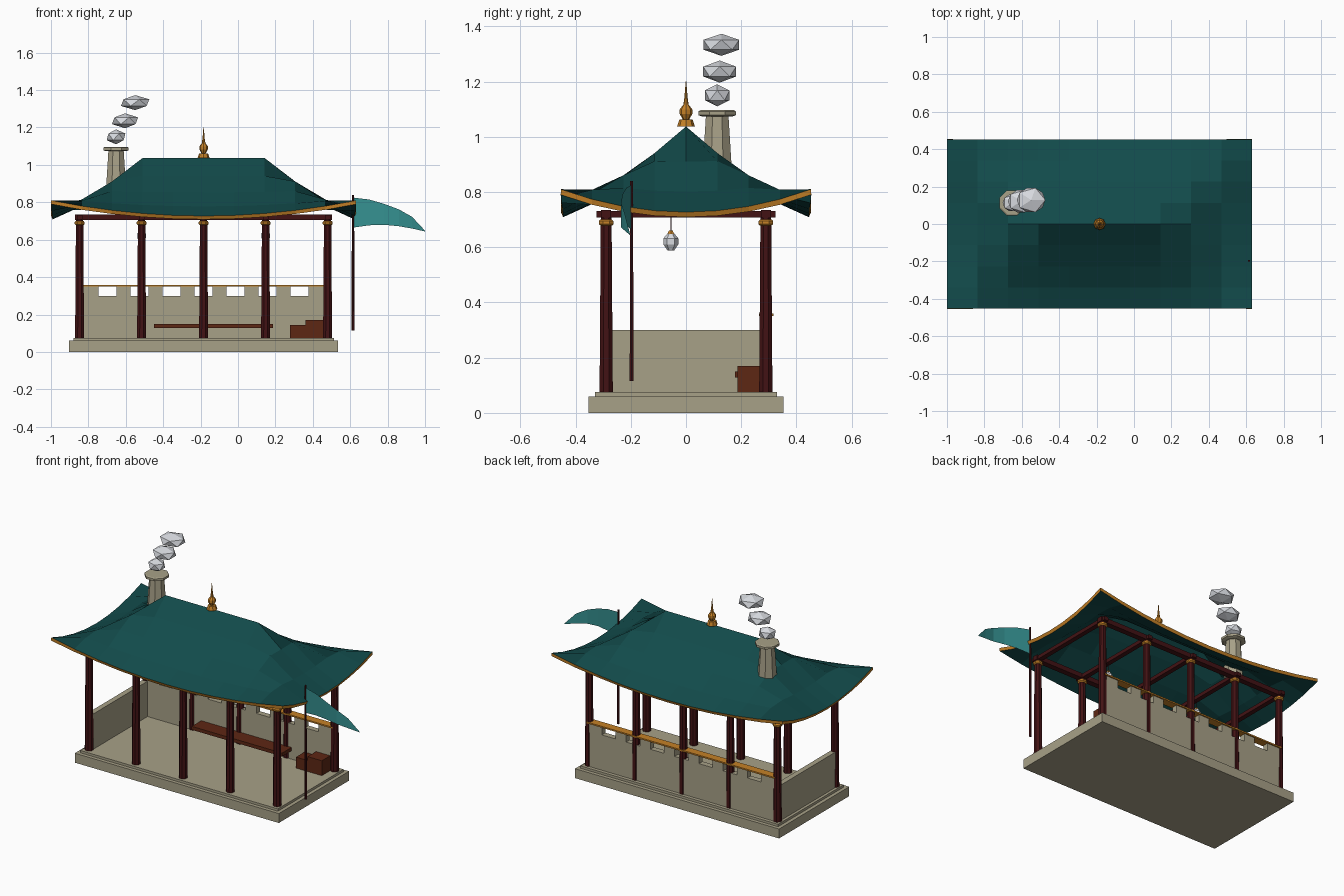
import bpy, bmesh, math
from mathutils import Matrix

if "Cube" in bpy.data.objects:
    bpy.data.objects.remove(bpy.data.objects["Cube"])

CX = -0.184                                   # centre line of the pavilion
COLS = [CX + 0.3315 * i for i in (-2, -1, 0, 1, 2)]


def mat(name, r, g, b):
    m = bpy.data.materials.new(name)
    m.diffuse_color = (r, g, b, 1)
    m.use_nodes = True
    m.node_tree.nodes["Principled BSDF"].inputs["Base Color"].default_value = m.diffuse_color
    return m


STONE = mat("pale stone", .39, .355, .245)
RED = mat("dark red lacquer", .055, .006, .007)
WOOD = mat("brown wood", .11, .02, .007)
BRASS = mat("brass", .56, .22, .02)
TEAL = mat("roof teal", .006, .07, .07)
FLAG = mat("flag teal", .035, .28, .28)
WHITE = mat("smoke white", .68, .70, .74)


def finish(name, bm, *mats):
    me = bpy.data.meshes.new(name)
    bm.to_mesh(me)
    bm.free()
    for m in mats:
        me.materials.append(m)
    ob = bpy.data.objects.new(name, me)
    bpy.context.collection.objects.link(ob)
    return ob


def add_box(bm, x0, x1, y0, y1, z0, z1):
    m = Matrix.Translation(((x0 + x1) / 2, (y0 + y1) / 2, (z0 + z1) / 2)) @ \
        Matrix.Diagonal((x1 - x0, y1 - y0, z1 - z0, 1))
    bmesh.ops.create_cube(bm, size=1, matrix=m)


def boxes(name, m, *dims):
    bm = bmesh.new()
    for d in dims:
        add_box(bm, *d)
    return finish(name, bm, m)


def lathe(name, m, x, y, profile, n=8, turn=0.0):
    """Faceted turned part from (radius, z) pairs, bottom to top."""
    bm = bmesh.new()
    rings = [[bm.verts.new((x + r * math.cos(turn + 2 * math.pi * i / n),
                            y + r * math.sin(turn + 2 * math.pi * i / n), z))
              for i in range(n)] for r, z in profile]
    for a, b in zip(rings, rings[1:]):
        for i in range(n):
            j = (i + 1) % n
            bm.faces.new((a[i], a[j], b[j], b[i]))
    bm.faces.new(rings[0][::-1])
    bm.faces.new(rings[-1])
    return finish(name, bm, m)


# stepped stone base
boxes("base", STONE, (-.903, .535, -.353, .353, 0, .06))
boxes("floor_step", STONE, (-.88, .512, -.33, .33, .06, .075))

# columns with brass collars
for i, x in enumerate(COLS):
    for side, y in (("front", -.289), ("back", .289)):
        lathe(f"{side}_column_{i}", RED, x, y, [(.026, .075), (.021, .72)], 8, math.pi / 8)
        lathe(f"{side}_collar_{i}", BRASS, x, y, [(.023, .678), (.029, .684), (.029, .694), (.023, .70)], 8, math.pi / 8)

# roof beams
boxes("long_beams", RED, *[(-.872, .502, y - .018, y + .018, .705, .735) for y in (-.289, .289)])
boxes("cross_beams", RED, *[(x - .015, x + .015, -.325, .325, .707, .731) for x in COLS])

# back wall with a row of openings under a brass rail
OPEN = [CX + .171 * i for i in range(-3, 4)]
edges = [-.845] + [e for c in OPEN for e in (c - .048, c + .048)] + [.48]
boxes("back_wall", STONE, (-.845, .48, .272, .308, .075, .30),
      *[(edges[i], edges[i + 1], .272, .308, .30, .35) for i in range(0, len(edges), 2)])
boxes("wall_rail", BRASS, (-.845, .48, .265, .316, .35, .359))
boxes("left_wall", STONE, (-.862, -.828, -.289, .289, .075, .30))

# bench and stepped chest
boxes("bench", WOOD, (-.45, .187, .177, .273, .128, .15))
boxes("chest", WOOD, (.36, .46, .187, .272, .075, .17))
boxes("small_chest", WOOD, (.278, .36, .187, .272, .075, .145))

# curved hip roof on a coarse grid, corners swept up
HX, HY, RIDGE = .815, .453, .326
bm = bmesh.new()
grid = []
for i in range(11):
    row = []
    for j in range(9):
        u, v = i / 5 - 1, j / 4 - 1
        t = max(abs(v), (abs(u) * HX - RIDGE) / (HX - RIDGE), 0)
        z = .727 + .31 * max(0, 1 - t) ** 1.3 + .083 * (u * v) ** 2
        row.append(bm.verts.new((CX + u * HX, v * HY, z)))
    grid.append(row)
for i in range(10):
    for j in range(8):
        bm.faces.new((grid[i][j], grid[i + 1][j], grid[i + 1][j + 1], grid[i][j + 1]))
roof = finish("roof", bm, TEAL, BRASS)
sol = roof.modifiers.new("thickness", 'SOLIDIFY')
sol.thickness = .02
sol.offset = -1
sol.material_offset_rim = 1                   # brass eave edge

# ridge finial
lathe("finial_foot", BRASS, CX, 0, [(.032, 1.037), (.024, 1.062)], 8)
lathe("finial_ball", BRASS, CX, 0, [(.01, 1.06), (.023, 1.083), (.023, 1.099), (.011, 1.115)], 8)
lathe("finial_spire", BRASS, CX, 0, [(.011, 1.108), (.006, 1.14), (.001, 1.20)], 8)

# chimney and cap
lathe("chimney", STONE, -.652, .113, [(.06, .84), (.044, 1.08)], 8, math.pi / 8)
lathe("chimney_cap", STONE, -.652, .113, [(.058, 1.073), (.073, 1.078), (.073, 1.092), (.066, 1.096)], 8, math.pi / 8)

# smoke puffs
for i, (x, y, z, rx, ry, rz) in enumerate([(-.652, .113, 1.15, .056, .052, .04),
                                           (-.604, .122, 1.236, .078, .07, .04),
                                           (-.55, .128, 1.333, .085, .076, .04)]):
    bm = bmesh.new()
    bmesh.ops.create_icosphere(bm, subdivisions=1, radius=1,
                               matrix=Matrix.Translation((x, y, z)) @ Matrix.Diagonal((rx, ry, rz, 1)))
    finish(f"smoke_puff_{i}", bm, WHITE)

# hanging lanterns
for i in (1, 3):
    lathe(f"lantern_{i}", WHITE, COLS[i], -.055, [(.012, .588), (.027, .61), (.027, .632), (.012, .65)], 6, math.pi / 2)
    lathe(f"lantern_cap_{i}", BRASS, COLS[i], -.055, [(.014, .648), (.008, .66)], 6)
    lathe(f"lantern_cord_{i}", RED, COLS[i], -.055, [(.002, .658), (.002, .72)], 4)

# flag pole and waving pennant
lathe("flag_pole", RED, .615, -.197, [(.008, .115), (.006, .84)], 6)
bm = bmesh.new()
prev = None
for x, y, top, low in [(.617, -.199, .825, .665), (.70, -.215, .815, .677), (.78, -.23, .792, .68),
                       (.86, -.235, .762, .672), (.93, -.222, .723, .66), (1.0, -.203, .648, .644)]:
    pair = [bm.verts.new((x, y, low)), bm.verts.new((x, y, top))]
    if prev:
        bm.faces.new((prev[0], pair[0], pair[1], prev[1]))
    prev = pair
finish("flag", bm, FLAG)
